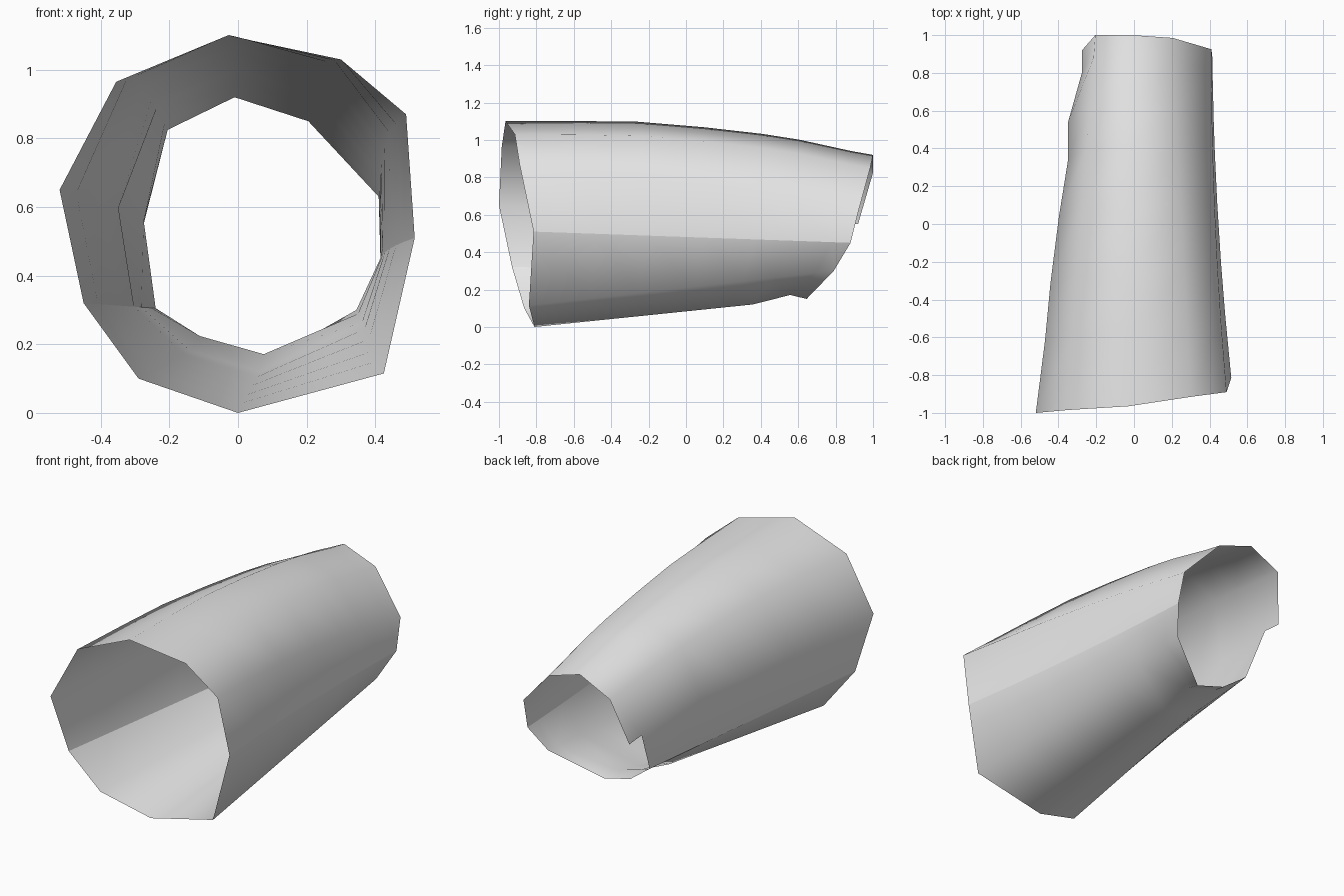
import bpy
import bmesh
from mathutils import Vector

default_cube = bpy.data.objects.get("Cube")
if default_cube:
    bpy.data.objects.remove(default_cube)

# Each lengthwise edge line runs from the wide front rim to the narrow back rim,
# clockwise from the top
FRONT_RIM = [(-.03, -.965, 1.1), (.3, -.915, 1.03), (.49, -.89, .87), (.515, -.815, .51),
             (.425, -.84, .115), (0, -.81, 0), (-.29, -.865, .1), (-.45, -.93, .32),
             (-.52, -1, .65), (-.355, -.985, .965)]
BACK_RIM = [(-.01, 1, .92), (.205, .985, .85), (.41, .925, .63), (.415, .88, .45),
            (.345, .79, .3), (.08, .645, .15), (-.1, .66, .2), (-.24, .68, .305),
            (-.275, .92, .55), (-.205, 1, .825)]

# Position along the tube, and how far the crown bulges above a straight taper there
STATIONS = [(0, 0), (.2, .037), (.36, .062), (.54, .065), (.7, .058),
            (.8, .045), (.94, .01), (1, 0)]
CROWN_WEIGHT = {9: .9, 0: 1, 1: .9, 2: .5, 8: .3}
RIGHT_LINE, LEFT_LINE = 3, 7      # sharp seams between upper and lower shells
NOTCH_LINE = 8
SIDE_LINES = (2, 3)
BOTTOM_LINES = (5, 6)


def tube_point(line, t, bulge):
    """Point on a lengthwise line, with the crown, waist and folds applied."""
    point = Vector(FRONT_RIM[line]).lerp(Vector(BACK_RIM[line]), t)
    point.z += bulge * CROWN_WEIGHT.get(line, 0)
    if line in SIDE_LINES:
        point.x -= .08 * t * (1 - t)          # gently hollow side
    if line == NOTCH_LINE:
        if .3 < t < .6:
            point.x -= .01
        elif t == .8:
            point.x -= .026                    # swelling before the notch
        elif t == .94:
            point.x += .015                    # pinch at the notch
    if line in BOTTOM_LINES and t == .94:
        point.z += .03                         # crease under the back rim
    return point


# Open tapered tube
bm = bmesh.new()
rings = [[bm.verts.new(tube_point(line, t, bulge)) for line in range(len(FRONT_RIM))]
         for t, bulge in STATIONS]
count = len(FRONT_RIM)
last = len(rings) - 1
for k in range(last):
    near, far = rings[k], rings[k + 1]
    for i in range(count):
        j = (i + 1) % count
        if k + 1 == last and i == LEFT_LINE:
            # Notch cut out of the back rim
            bm.faces.new((near[i], near[j], far[i]))
        else:
            bm.faces.new((near[i], near[j], far[j], far[i]))

# Smooth shells that meet at two sharp seams
for face in bm.faces:
    face.smooth = True
for near, far in zip(rings, rings[1:]):
    for line in (RIGHT_LINE, LEFT_LINE):
        edge = bm.edges.get((near[line], far[line]))
        if edge:
            edge.smooth = False

mesh = bpy.data.meshes.new("tapered_sleeve")
bm.to_mesh(mesh)
bm.free()
sleeve = bpy.data.objects.new("tapered_sleeve", mesh)
bpy.context.collection.objects.link(sleeve)

# Plain grey finish
grey = bpy.data.materials.new("plain_grey")
grey.use_nodes = True
colour = (.8, .8, .8, 1)
grey.diffuse_color = colour
grey.node_tree.nodes["Principled BSDF"].inputs["Base Color"].default_value = colour
mesh.materials.append(grey)
